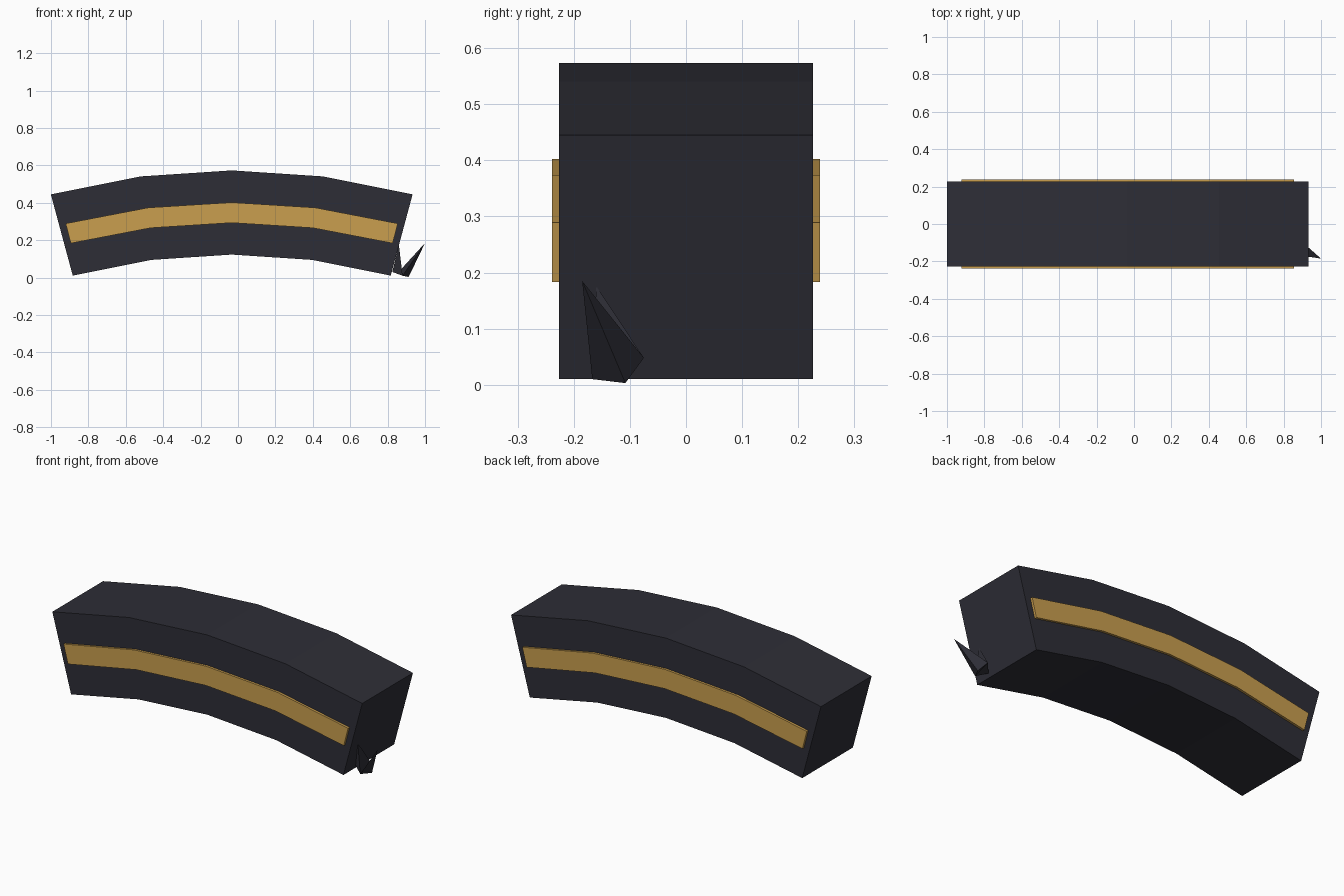
import bpy
import math

if "Cube" in bpy.data.objects:
    bpy.data.objects.remove(bpy.data.objects["Cube"])

CX, CZ = -0.0335, -3.144   # centre of the arc


def material(name, rgb):
    m = bpy.data.materials.new(name)
    m.diffuse_color = (*rgb, 1)
    m.use_nodes = True
    m.node_tree.nodes["Principled BSDF"].inputs["Base Color"].default_value = m.diffuse_color
    return m


charcoal = material("charcoal", (0.027, 0.027, 0.037))
gold = material("gold", (0.59, 0.345, 0.078))


def mesh_object(name, verts, faces, mat):
    me = bpy.data.meshes.new(name)
    me.from_pydata(verts, [], faces)
    me.materials.append(mat)
    ob = bpy.data.objects.new(name, me)
    bpy.context.collection.objects.link(ob)
    # consistent outward normals
    bpy.context.view_layer.objects.active = ob
    ob.select_set(True)
    bpy.ops.object.mode_set(mode='EDIT')
    bpy.ops.mesh.select_all(action='SELECT')
    bpy.ops.mesh.normals_make_consistent(inside=False)
    bpy.ops.object.mode_set(mode='OBJECT')
    ob.select_set(False)
    return ob


def arc_bar(name, r_in, r_out, half_angle, y0, y1, mat, segments=4):
    """Rectangular section swept along a faceted arc."""
    verts, faces = [], []
    for i in range(segments + 1):
        a = math.radians(half_angle) * (2 * i / segments - 1)
        for r, y in ((r_in, y0), (r_out, y0), (r_out, y1), (r_in, y1)):
            verts.append((CX + r * math.sin(a), y, CZ + r * math.cos(a)))
    for i in range(segments):
        for k in range(4):
            j = (k + 1) % 4
            faces.append((4 * i + k, 4 * i + j, 4 * i + 4 + j, 4 * i + 4 + k))
    n = 4 * segments
    faces += [(0, 1, 2, 3), (n, n + 1, n + 2, n + 3)]
    return mesh_object(name, verts, faces, mat)


# Curved block and the raised strip on each of its sides
arc_bar("curved_body", 3.267, 3.717, 15.08, -0.226, 0.226, charcoal)
arc_bar("front_strip", 3.437, 3.546, 14.5, -0.239, -0.22, gold)
arc_bar("back_strip", 3.437, 3.546, 14.5, 0.22, 0.239, gold)


def spike(name, base, tip):
    mesh_object(name, base + [tip],
                [(0, 1, 2), (0, 1, 3), (1, 2, 3), (2, 0, 3)], charcoal)


# Pair of small splinters at the lower right end
low, mid, high = (0.88, -0.167, 0.01), (0.912, -0.108, 0.003), (0.875, -0.075, 0.048)
spike("outer_spike", [low, mid, high], (1.0, -0.185, 0.185))
spike("inner_spike", [low, (0.825, -0.13, 0.03), high], (0.86, -0.16, 0.176))
